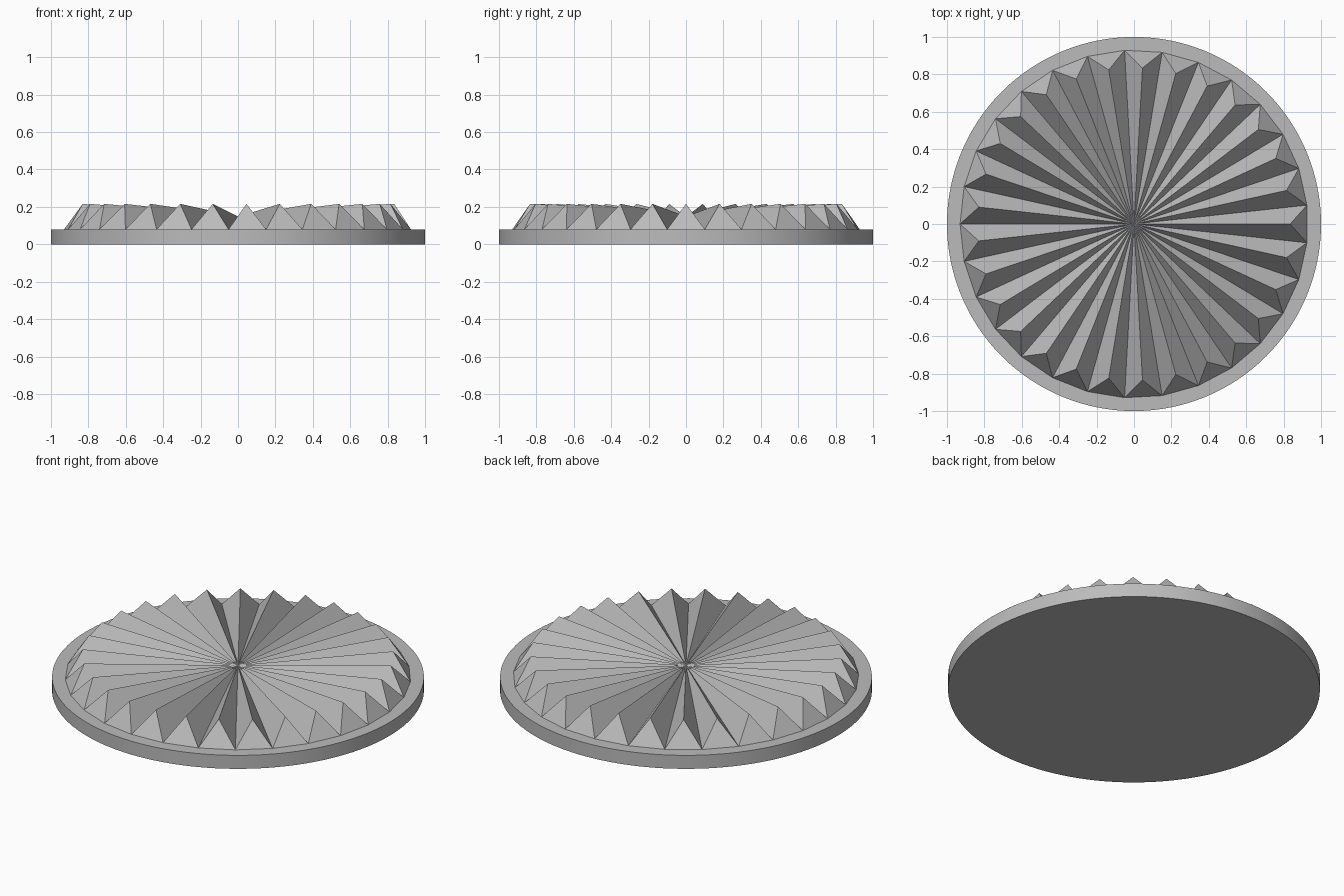
import bpy, bmesh, math

cube = bpy.data.objects.get("Cube")
if cube:
    bpy.data.objects.remove(cube, do_unlink=True)

TEETH = 29
BASE_Z, CENTRE_Z, PEAK_Z = 0.08, 0.148, 0.216
VALLEY_R, PEAK_R = 0.93, 0.835

steel = bpy.data.materials.new("steel_grey")
steel.use_nodes = True
steel.diffuse_color = (0.5, 0.5, 0.5, 1)
steel.node_tree.nodes["Principled BSDF"].inputs["Base Color"].default_value = steel.diffuse_color


def cylinder(name, radius, bottom, top, sides):
    bpy.ops.mesh.primitive_cylinder_add(vertices=sides, radius=radius, depth=top - bottom,
                                        location=(0, 0, (bottom + top) / 2))
    obj = bpy.context.object
    obj.name = name
    obj.data.materials.append(steel)
    bpy.ops.object.shade_smooth_by_angle()
    return obj


def polar(radius, step, z):
    # Half steps alternate valley and peak, starting with a valley at -x
    a = math.pi + step * math.pi / TEETH
    return (radius * math.cos(a), radius * math.sin(a), z)


# Round base plate
cylinder("base_plate", 1.0, 0, BASE_Z, 128)

# Radial teeth: ridges and valleys meet at the centre, ends slope outwards
bm = bmesh.new()
hub = bm.verts.new((0, 0, CENTRE_Z))
valleys = [bm.verts.new(polar(VALLEY_R, 2 * i, BASE_Z)) for i in range(TEETH)]
peaks = [bm.verts.new(polar(PEAK_R, 2 * i + 1, PEAK_Z)) for i in range(TEETH)]
for i in range(TEETH):
    here, peak, after = valleys[i], peaks[i], valleys[(i + 1) % TEETH]
    bm.faces.new((hub, here, peak))
    bm.faces.new((hub, peak, after))
    bm.faces.new((here, after, peak))
mesh = bpy.data.meshes.new("radial_teeth")
bm.to_mesh(mesh)
bm.free()
mesh.materials.append(steel)
teeth = bpy.data.objects.new("radial_teeth", mesh)
bpy.context.collection.objects.link(teeth)

# Small flat hub filling the valleys at the centre
cylinder("centre_hub", 0.05, BASE_Z, CENTRE_Z, 32)
